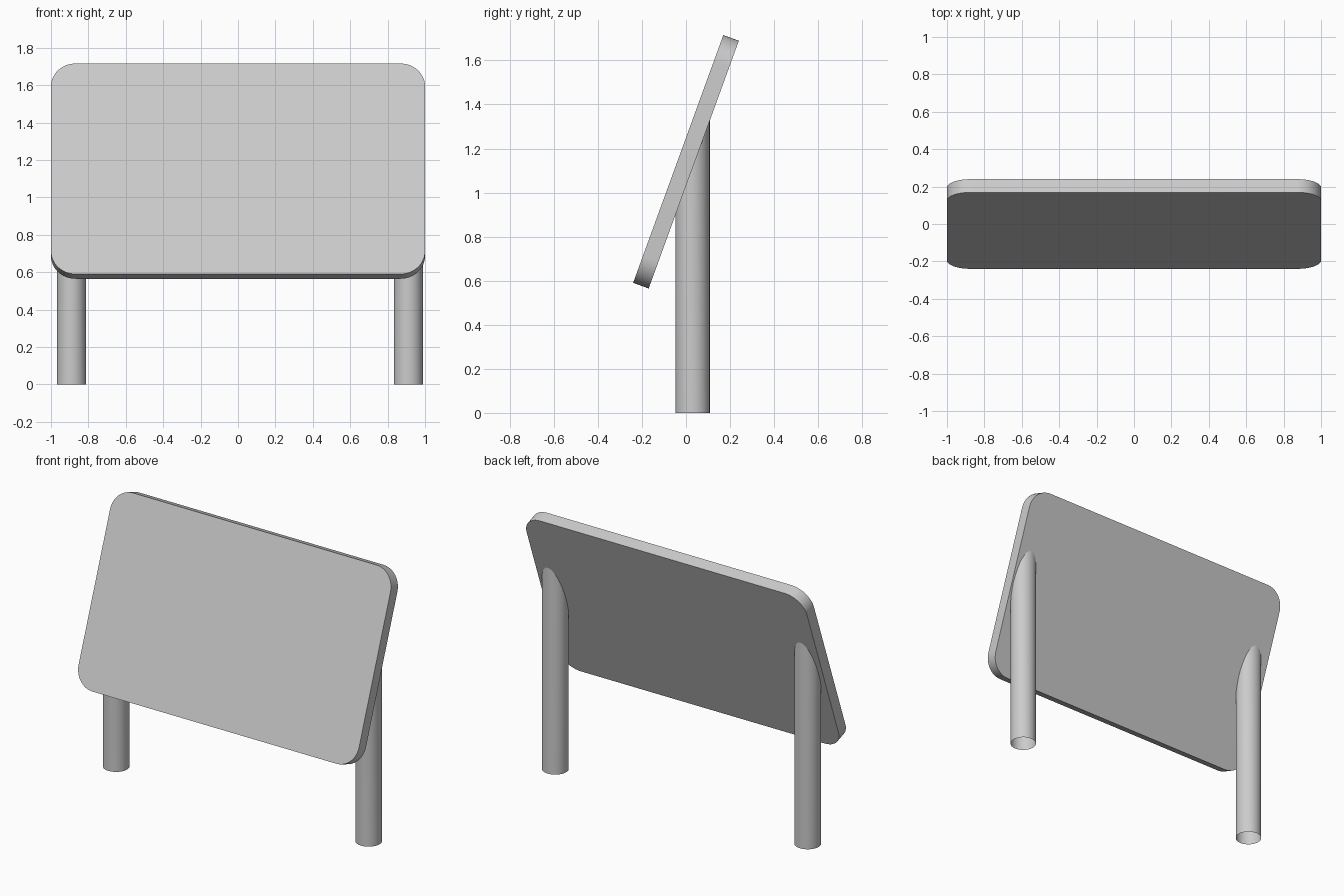
import bpy, bmesh, math
from mathutils import Matrix

if "Cube" in bpy.data.objects:
    bpy.data.objects.remove(bpy.data.objects["Cube"])

TILT = math.radians(20)
WIDTH, HEIGHT, THICK, RADIUS = 2.0, 1.197, 0.075, 0.13
CENTRE_Z = 1.14


def finish(name, bm):
    bmesh.ops.recalc_face_normals(bm, faces=bm.faces)
    mesh = bpy.data.meshes.new(name)
    bm.to_mesh(mesh)
    bm.free()
    obj = bpy.data.objects.new(name, mesh)
    bpy.context.collection.objects.link(obj)
    bpy.ops.object.select_all(action='DESELECT')
    obj.select_set(True)
    bpy.context.view_layer.objects.active = obj
    bpy.ops.object.shade_smooth_by_angle(angle=math.radians(30))
    return obj


# Tilted rounded board, outlined in x-z and extruded along y
def board():
    bm = bmesh.new()
    outline = []
    corners = [(1, 1), (-1, 1), (-1, -1), (1, -1)]
    for quarter, (sx, sz) in enumerate(corners):
        for i in range(13):
            a = math.radians(90 * quarter + 7.5 * i)
            outline.append(bm.verts.new((
                sx * (WIDTH / 2 - RADIUS) + RADIUS * math.cos(a),
                -THICK / 2,
                sz * (HEIGHT / 2 - RADIUS) + RADIUS * math.sin(a))))
    face = bm.faces.new(outline)
    ext = bmesh.ops.extrude_face_region(bm, geom=[face], use_keep_orig=True)
    moved = [g for g in ext['geom'] if isinstance(g, bmesh.types.BMVert)]
    bmesh.ops.translate(bm, verts=moved, vec=(0, THICK, 0))
    bm.transform(Matrix.Translation((0, 0, CENTRE_Z)) @ Matrix.Rotation(-TILT, 4, 'X'))
    finish("board", bm)


# Open tubular leg, its top cut to the slope of the board's back
def leg(name, x, y=0.03, r=0.078, sides=32):
    bm = bmesh.new()
    bottom, top = [], []
    for i in range(sides):
        a = 2 * math.pi * i / sides
        px, py = x + r * math.cos(a), y + r * math.sin(a)
        depth = THICK / 2 - 0.003
        pz = CENTRE_Z + (py - depth / math.cos(TILT)) / math.tan(TILT)
        bottom.append(bm.verts.new((px, py, 0)))
        top.append(bm.verts.new((px, py, pz)))
    for i in range(sides):
        j = (i + 1) % sides
        bm.faces.new((bottom[i], bottom[j], top[j], top[i]))
    finish(name, bm)


board()
leg("left_leg", -0.89)
leg("right_leg", 0.911)
